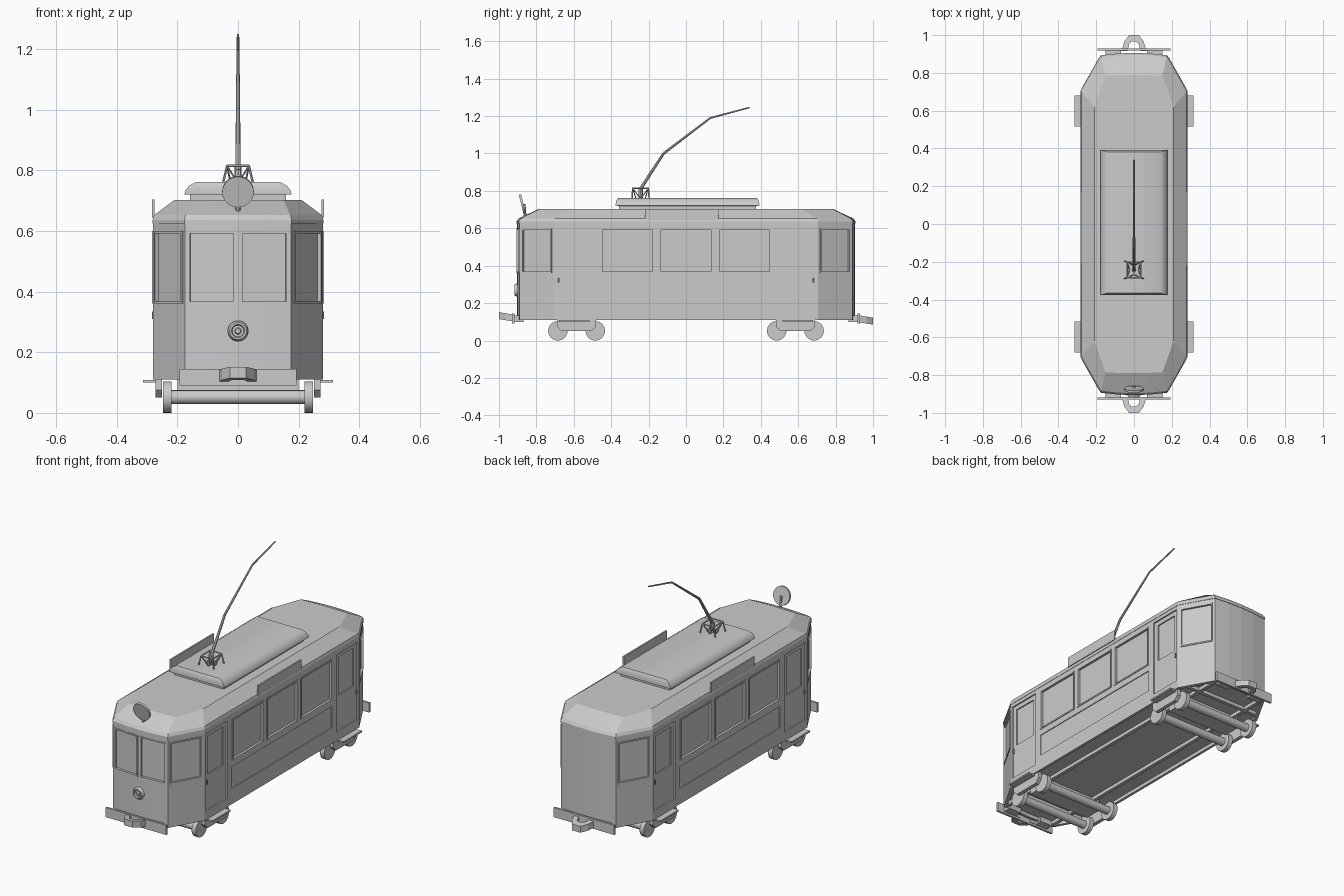
import bpy, bmesh, math
from mathutils import Matrix, Vector

if "Cube" in bpy.data.objects:
    bpy.data.objects.remove(bpy.data.objects["Cube"])


def finish(name, bm, smooth=None):
    bmesh.ops.recalc_face_normals(bm, faces=bm.faces[:])
    me = bpy.data.meshes.new(name)
    bm.to_mesh(me)
    bm.free()
    ob = bpy.data.objects.new(name, me)
    bpy.context.collection.objects.link(ob)
    if smooth:
        bpy.ops.object.select_all(action='DESELECT')
        ob.select_set(True)
        bpy.context.view_layer.objects.active = ob
        bpy.ops.object.shade_smooth_by_angle(angle=math.radians(smooth))
    return ob


def box(bm, x0, x1, y0, y1, z0, z1, M=Matrix()):
    c = Matrix.Translation(((x0 + x1) / 2, (y0 + y1) / 2, (z0 + z1) / 2))
    s = Matrix.Diagonal((abs(x1 - x0), abs(y1 - y0), abs(z1 - z0), 1))
    bmesh.ops.create_cube(bm, size=1, matrix=M @ c @ s)


def rod(bm, a, b, r, r2=None, seg=8):
    a, b = Vector(a), Vector(b)
    M = Matrix.Translation((a + b) / 2) @ (b - a).to_track_quat('Z', 'Y').to_matrix().to_4x4()
    bmesh.ops.create_cone(bm, cap_ends=True, segments=seg, radius1=r,
                          radius2=r if r2 is None else r2, depth=(b - a).length, matrix=M)


def loft(bm, rings):
    vs = [[bm.verts.new(p) for p in ring] for ring in rings]
    n = len(vs[0])
    for a, b in zip(vs, vs[1:]):
        for i in range(n):
            bm.faces.new((a[i], a[(i + 1) % n], b[(i + 1) % n], b[i]))
    bm.faces.new(vs[0][::-1])
    bm.faces.new(vs[-1])


def plan(hx, hy, fx, fy, z, bow=0.013):
    # tram footprint: straight sides, chamfered corners, slightly bowed ends
    end = [(hx, hy), (fx, fy), (fx / 2, fy + bow * .75), (0, fy + bow),
           (-fx / 2, fy + bow * .75), (-fx, fy), (-hx, hy)]
    return [(x, y, z) for x, y in end] + [(-x, -y, z) for x, y in end]


def wall(x, y, angle):
    # local frame on a wall: x along the wall, y outward, z up
    c, s = math.cos(angle), math.sin(angle)
    return Matrix(((s, c, 0, x), (-c, s, 0, y), (0, 0, 1, 0), (0, 0, 0, 1)))


def frame(bm, M, w, z0, z1, t=.008, d=.004):
    h = w / 2
    for a, b, c, e in ((-h, -h + t, z0, z1), (h - t, h, z0, z1),
                       (-h + t, h - t, z0, z0 + t), (-h + t, h - t, z1 - t, z1)):
        box(bm, a, b, -.012, d, c, e, M)


# body with recessed windows, doors and floor
bm = bmesh.new()
loft(bm, [plan(.28, .705, .175, .89, .11), plan(.28, .705, .175, .89, .64)])
body = finish("body", bm)
cut1, cut2, frames = bmesh.new(), bmesh.new(), bmesh.new()
handles = bmesh.new()
for sx in (-1, 1):
    ang = 0 if sx > 0 else math.pi
    for y in (-.312, 0, .312):
        M = wall(sx * .28, y, ang)
        box(cut1, -.142, .142, -.01, .03, .36, .6, M)
        frame(frames, M, .284, .36, .6)
    M = wall(sx * .28, 0, ang)
    box(cut1, -.455, .455, -.005, .03, .2, .325, M)
    for sy in (-1, 1):
        M = wall(sx * .28, sy * .595, ang)
        box(cut1, -.098, .098, -.008, .03, .16, .605, M)
        box(cut2, -.07, .07, -.015, .03, .36, .58, M)
        rod(handles, (sx * .279, sy * .68, .31), (sx * .279, sy * .68, .335), .004)
        M = wall(sx * .2275, sy * .7975, math.atan2(sy * .105, sx * .185))
        box(cut1, -.093, .093, -.008, .015, .36, .6, M)
        frame(frames, M, .186, .36, .6)
    M = wall(sx * .086, -.897, -math.pi / 2 + sx * .075)
    box(cut1, -.08, .08, -.01, .03, .36, .6, M)
    frame(frames, M, .16, .36, .6)
loft(cut2, [plan(.265, .69, .165, .875, .09), plan(.265, .69, .165, .875, .13)])
for name, bm in (("panel_cutter", cut1), ("pane_cutter", cut2)):
    c = finish(name, bm)
    c.hide_render = True
    c.hide_set(True)
    m = body.modifiers.new(name, 'BOOLEAN')
    m.operation, m.solver, m.object = 'DIFFERENCE', 'EXACT', c
finish("window_frames", frames)
finish("door_handles", handles)

# roof, raised roof and side boards
bm = bmesh.new()
loft(bm, [plan(.282, .706, .177, .893, .625), plan(.282, .706, .177, .893, .636),
          plan(.277, .70, .173, .883, .652), plan(.21, .62, .15, .785, .702, .005)])
finish("roof", bm)
bm = bmesh.new()
loft(bm, [[(sx * hx, .008 + sy * hy, z) for sx, sy in ((1, 1), (-1, 1), (-1, -1), (1, -1))]
          for hx, hy, z in ((.158, .365, .695), (.158, .365, .72), (.177, .384, .721),
                            (.174, .384, .732), (.162, .38, .749), (.14, .372, .761))])
finish("raised_roof", bm, 35)
bm = bmesh.new()
for sx in (-1, 1):
    box(bm, sx * .275, sx * .284, -.22, .173, .645, .704)
finish("side_boards", bm)

# current collector base and bent pole
bm = bmesh.new()
cy = -.243
corners = ((1, 1), (-1, 1), (-1, -1), (1, -1))
for i, (a, b) in enumerate(corners):
    c, d = corners[(i + 1) % 4]
    top, nxt = (a * .036, cy + b * .042, .815), (c * .036, cy + d * .042, .815)
    rod(bm, top, nxt, .004, seg=6)
    rod(bm, top, (a * .05, cy + b * .046, .755), .004, seg=6)
    mid = ((a + c) * .012, cy + (b + d) * .012, .757)
    rod(bm, top, mid, .003, seg=6)
    rod(bm, nxt, mid, .003, seg=6)
rod(bm, (0, cy, .755), (0, cy, .815), .012)
finish("pole_base", bm)
bm = bmesh.new()
pts = [(0, -.25, .80), (0, -.12, 1.0), (0, .13, 1.19), (0, .34, 1.246)]
for a, b, r, q in zip(pts, pts[1:], (.009, .007, .005), (.007, .005, .004)):
    rod(bm, a, b, r, q)
finish("collector_pole", bm, 40)

# round roof sign and headlight
bm = bmesh.new()
rod(bm, (0, -.881, .728), (0, -.869, .731), .052, seg=32)
rod(bm, (0, -.86, .655), (0, -.866, .73), .008)
finish("roof_sign", bm, 40)
bm = bmesh.new()
prof = [(.034, -.895), (.034, -.909), (.028, -.918), (.022, -.918),
        (.019, -.91), (.011, -.91), (.008, -.917)]
loft(bm, [[(r * math.cos(k * math.pi / 12), y, .27 + r * math.sin(k * math.pi / 12))
           for k in range(24)] for r, y in prof])
finish("headlight", bm, 40)

# bumpers and couplers
bm = bmesh.new()
cp = bmesh.new()
outer = [(-.066, .915), (-.052, .965), (-.026, 1), (.026, 1), (.052, .965), (.066, .915)]
inner = [(-.034, .915), (-.027, .95), (-.013, .967), (.013, .967), (.027, .95), (.034, .915)]
for s in (-1, 1):
    box(bm, -.193, .193, s * .918, s * .93, .09, .145)
    for sx in (-1, 1):
        box(bm, sx * .07, sx * .15, s * .87, s * .92, .1, .135)
    rows = []
    for loop, h in ((outer, 0), (outer, .037), (inner, .037), (inner, 0)):
        rows.append([cp.verts.new((x, s * y, .1 + h - s * .003 - (s * y - s * .93) * .17))
                     for x, y in loop])
    for j in range(4):
        a, b = rows[j], rows[(j + 1) % 4]
        for i in range(5):
            cp.faces.new((a[i], a[i + 1], b[i + 1], b[i]))
    for i in (0, 5):
        cp.faces.new([r[i] for r in rows])
finish("bumpers", bm)
finish("couplers", cp)

# wheels, axles, trucks and steps
wh, tr, st = bmesh.new(), bmesh.new(), bmesh.new()
for s in (-1, 1):
    for y in (.485, .685):
        rod(wh, (-.225, s * y, .052), (.225, s * y, .052), .023, seg=16)
        for sx in (-1, 1):
            rod(wh, (sx * .22, s * y, .052), (sx * .247, s * y, .052), .052, seg=24)
    box(tr, -.2, .2, s * .535, s * .635, .065, .135)
    for sx in (-1, 1):
        loft(tr, [[(x, s * y, z) for y, z in ((.505, .05), (.665, .05), (.69, .075),
                                              (.69, .115), (.48, .115), (.48, .075))]
                  for x in (sx * .25, sx * .272)])
        box(st, sx * .26, sx * .314, s * .515, s * .68, .1, .109)
finish("wheels", wh, 40)
finish("trucks", tr)
finish("steps", st)

# underfloor beams
bm = bmesh.new()
for sx in (-1, 1):
    box(bm, sx * .15, sx * .17, -.87, .87, .11, .135)
for y in (-.74, .74):
    box(bm, -.24, .24, y - .01, y + .01, .11, .134)
finish("floor_beams", bm)
